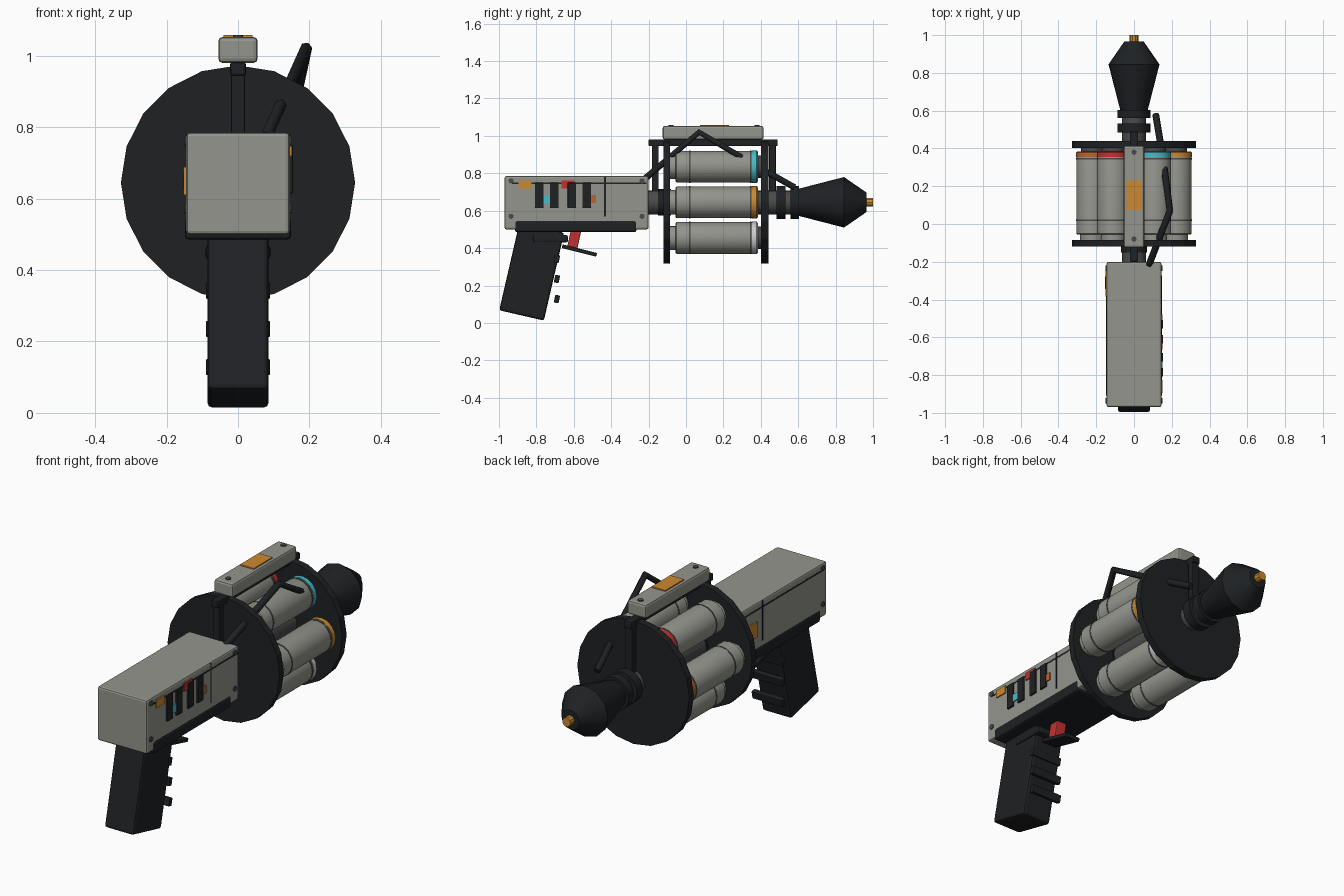
import bpy, math
from mathutils import Vector

if "Cube" in bpy.data.objects:
    bpy.data.objects.remove(bpy.data.objects["Cube"])

AXIS = 0.645  # height of the barrel axis


def mat(name, rgb):
    m = bpy.data.materials.new(name)
    m.diffuse_color = (*rgb, 1)
    m.use_nodes = True
    m.node_tree.nodes["Principled BSDF"].inputs["Base Color"].default_value = m.diffuse_color
    return m


METAL = mat("metal", (0.30, 0.30, 0.27))
DARK = mat("dark", (0.013, 0.015, 0.017))
STEEL = mat("steel", (0.07, 0.07, 0.07))
ORANGE = mat("orange", (0.60, 0.25, 0.03))
RUST = mat("rust", (0.50, 0.13, 0.03))
RED = mat("red", (0.55, 0.03, 0.03))
CYAN = mat("cyan", (0.06, 0.50, 0.60))
PURPLE = mat("purple", (0.20, 0.06, 0.40))
WHITE = mat("white", (0.55, 0.55, 0.55))


def box(name, x, y, z, m, bevel=0.0, tilt=0.0):
    """Box from (min, max) ranges, optionally tilted about x."""
    r = (x, y, z)
    bpy.ops.mesh.primitive_cube_add(size=1, location=[(a + b) / 2 for a, b in r])
    o = bpy.context.object
    o.name = name
    o.scale = [b - a for a, b in r]
    bpy.ops.object.transform_apply(location=False, rotation=False, scale=True)
    o.rotation_euler.x = math.radians(tilt)
    o.data.materials.append(m)
    if bevel:
        b = o.modifiers.new("bevel", "BEVEL")
        b.width, b.segments = bevel, 2
    return o


def lathe(name, profile, m, sides=16, x=0.0, z=AXIS, smooth=True):
    """Closed solid turned about a y-parallel axis from (y, radius) points."""
    verts, faces = [], []
    for y, r in profile:
        for i in range(sides):
            a = 2 * math.pi * i / sides
            verts.append((x + r * math.cos(a), y, z + r * math.sin(a)))
    for k in range(len(profile) - 1):
        for i in range(sides):
            j = (i + 1) % sides
            faces.append((k * sides + i, (k + 1) * sides + i, (k + 1) * sides + j, k * sides + j))
    faces.append(tuple(range(sides)))
    faces.append(tuple(reversed(range(len(verts) - sides, len(verts)))))
    me = bpy.data.meshes.new(name)
    me.from_pydata(verts, [], faces)
    me.materials.append(m)
    o = bpy.data.objects.new(name, me)
    bpy.context.collection.objects.link(o)
    if smooth:
        bpy.context.view_layer.objects.active = o
        bpy.ops.object.select_all(action='DESELECT')
        o.select_set(True)
        bpy.ops.object.shade_smooth_by_angle(angle=math.radians(35))
    return o


def rod(name, y0, y1, r, m, sides=16, **kw):
    return lathe(name, [(y0, r), (y1, r)], m, sides, **kw)


# receiver body with seams and lower tray
box("receiver", (-0.145, 0.145), (-0.97, -0.20), (0.50, 0.785), METAL, 0.01)
box("receiver_tray", (-0.149, 0.149), (-0.915, -0.265), (0.485, 0.548), DARK, 0.012)
box("receiver_seam_long", (-0.1462, 0.1462), (-0.93, -0.21), (0.744, 0.752), DARK)
box("receiver_seam_cross", (-0.1462, 0.1462), (-0.438, -0.429), (0.57, 0.78), DARK)

# screws at the receiver corners
for s in (-1, 1):
    for y in (-0.935, -0.235):
        for z in (0.57, 0.76):
            bpy.ops.mesh.primitive_cylinder_add(vertices=10, radius=0.014, depth=0.01,
                                                location=(s * 0.145, y, z), rotation=(0, math.pi / 2, 0))
            bpy.context.object.name = "receiver_screw"
            bpy.context.object.data.materials.append(STEEL)

# right side vents and coloured tabs
for y in (-0.785, -0.705, -0.61, -0.53):
    box("vent_slat", (0.14, 0.154), (y - 0.023, y + 0.023), (0.615, 0.75), DARK, 0.003)
for y, z, w, h, m in ((-0.86, 0.74, 0.07, 0.042, ORANGE), (-0.74, 0.66, 0.05, 0.042, CYAN),
                      (-0.63, 0.74, 0.07, 0.042, RED), (-0.505, 0.663, 0.05, 0.042, RUST)):
    box("side_tab", (0.14, 0.151), (y - w / 2, y + w / 2), (z - h / 2, z + h / 2), m)

# left side warning plate with dark marks
box("warning_plate", (-0.152, -0.14), (-0.385, -0.235), (0.61, 0.688), ORANGE)
box("warning_mark", (-0.154, -0.14), (-0.345, -0.275), (0.644, 0.655), DARK, tilt=30)

# grip, finger ribs, collar, trigger and guard
box("grip", (-0.085, 0.085), (-0.945, -0.70), (0.018, 0.50), DARK, 0.012, tilt=-13).location = (0, -0.825, 0.275)
for z in (0.342, 0.235, 0.128):
    box("finger_rib", (-0.09, 0.09), (-0.703, -0.677), (z - 0.021, z + 0.021), DARK, 0.004, tilt=-13)
box("grip_collar", (-0.092, 0.092), (-0.82, -0.63), (0.43, 0.47), DARK, 0.012)
box("trigger", (-0.03, 0.03), (-0.625, -0.57), (0.40, 0.50), RED, 0.005, tilt=-12)
box("trigger_guard", (-0.045, 0.045), (-0.665, -0.475), (0.377, 0.397), DARK, 0.004, tilt=-14)

# central shaft and the two drum discs
rod("shaft", -0.21, 0.62, 0.064, STEEL)
rod("shaft_sleeve", -0.15, -0.08, 0.07, DARK)
rod("rear_disc", -0.12, -0.085, 0.328, DARK, 20, smooth=False)
rod("front_disc", 0.402, 0.44, 0.328, DARK, 20, smooth=False)

# six canisters around the shaft
for i, m in enumerate((ORANGE, CYAN, RED, RUST, PURPLE, WHITE)):
    a = math.radians(60 * i)
    p = dict(x=0.22 * math.cos(a), z=AXIS + 0.22 * math.sin(a))
    lathe("canister", [(-0.09, 0.065), (-0.055, 0.065), (-0.055, 0.08), (-0.05, 0.085),
                       (0.356, 0.085), (0.375, 0.08)], METAL, **p)
    lathe("canister_cap", [(0.354, 0.087), (0.378, 0.087), (0.384, 0.08)], m, **p)
    rod("canister_neck", 0.38, 0.41, 0.06, STEEL, **p)
    for y in (0.02, 0.345):
        rod("canister_band", y - 0.004, y + 0.004, 0.087, STEEL, **p)

# muzzle collars, nozzle and tip
rod("muzzle_collar_rear", 0.485, 0.533, 0.088, DARK, 12)
rod("muzzle_collar_front", 0.56, 0.603, 0.088, DARK, 12)
lathe("nozzle", [(0.60, 0.072), (0.845, 0.135), (0.965, 0.052)], DARK, 12)
rod("nozzle_tip", 0.95, 1.0, 0.024, ORANGE, 10)

# top carrying frame
box("frame_bar", (-0.022, 0.022), (-0.20, 0.49), (0.945, 0.982), DARK, 0.006)
for y in (-0.165, 0.463):
    box("frame_post", (-0.02, 0.02), (y - 0.018, y + 0.018), (AXIS, 0.965), DARK, 0.004)
box("top_rail", (-0.055, 0.055), (-0.125, 0.415), (0.98, 1.053), METAL, 0.012)
box("top_plate", (-0.04, 0.04), (0.075, 0.23), (1.04, 1.059), ORANGE)
for y in (-0.08, 0.38):
    bpy.ops.mesh.primitive_cylinder_add(vertices=10, radius=0.014, depth=0.01, location=(0, y, 1.053))
    bpy.context.object.name = "rail_screw"
    bpy.context.object.data.materials.append(STEEL)

# bent cable from receiver to muzzle
cu = bpy.data.curves.new("cable", "CURVE")
cu.dimensions = '3D'
cu.bevel_depth, cu.bevel_resolution, cu.use_fill_caps = 0.018, 1, True
path = [(0.08, -0.215, 0.775), (0.19, 0.07, 1.02), (0.155, 0.34, 0.86), (0.115, 0.58, 0.725)]
sp = cu.splines.new('POLY')
sp.points.add(len(path) - 1)
for pt, co in zip(sp.points, path):
    pt.co = (*co, 1)
cu.materials.append(DARK)
bpy.context.collection.objects.link(bpy.data.objects.new("cable", cu))
